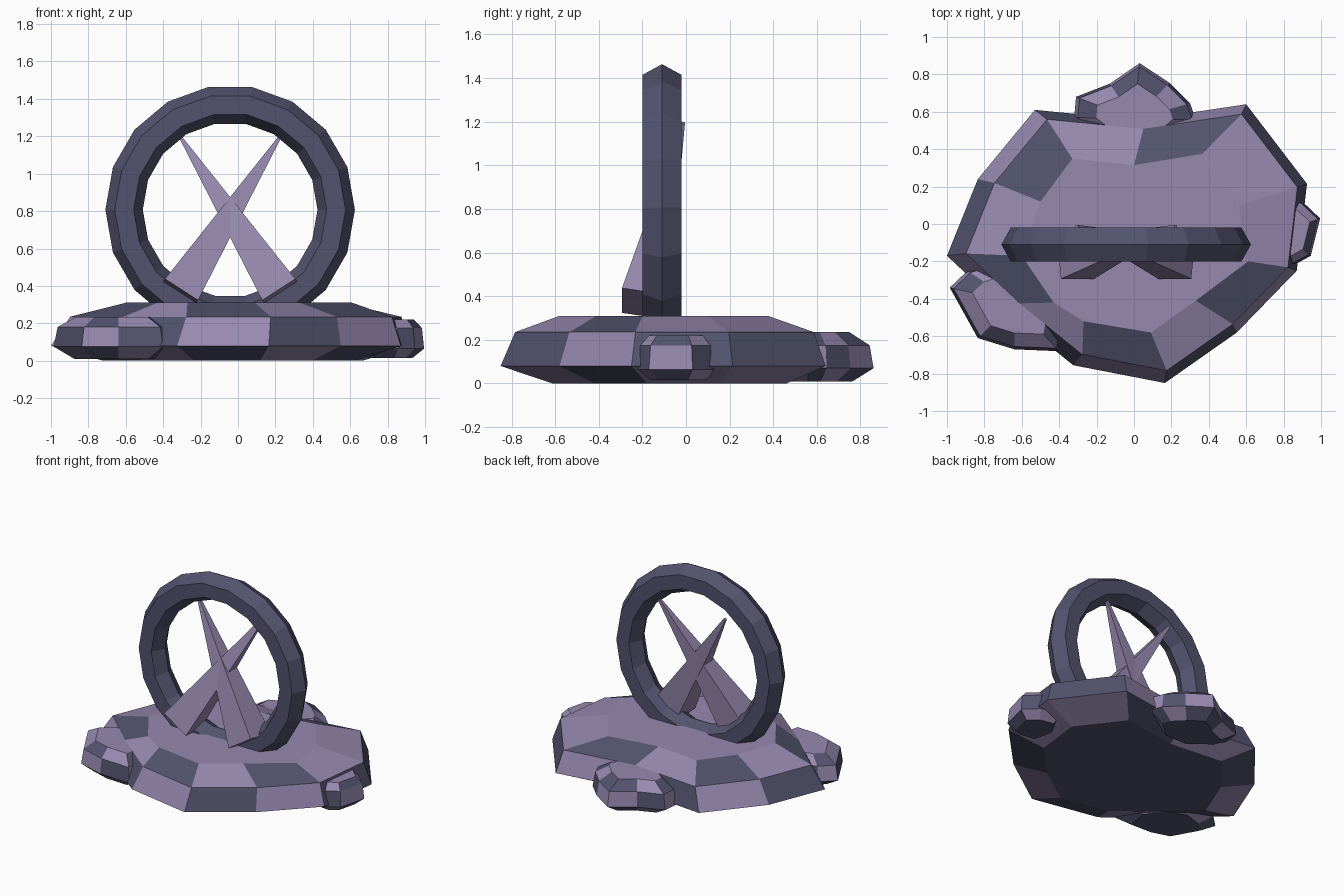
import bpy
import bmesh
import math
from mathutils import Vector

if "Cube" in bpy.data.objects:
    bpy.data.objects.remove(bpy.data.objects["Cube"])


def material(name, rgb):
    m = bpy.data.materials.new(name)
    m.diffuse_color = (*rgb, 1)
    m.use_nodes = True
    m.node_tree.nodes["Principled BSDF"].inputs["Base Color"].default_value = m.diffuse_color
    return m


LILAC = material("lilac_stone", (0.31, 0.25, 0.43))
SLATE = material("slate_stone", (0.085, 0.085, 0.155))


def finish(bm, name, mats):
    bmesh.ops.recalc_face_normals(bm, faces=bm.faces[:])
    mesh = bpy.data.meshes.new(name)
    bm.to_mesh(mesh)
    bm.free()
    for m in mats:
        mesh.materials.append(m)
    ob = bpy.data.objects.new(name, mesh)
    bpy.context.collection.objects.link(ob)
    return ob


def scaled(outline, centre, k):
    return [(centre[0] + (x - centre[0]) * k, centre[1] + (y - centre[1]) * k)
            for x, y in outline]


def faceted_stone(name, rings, heights, shift=0):
    """Stack of outlines, side faces coloured as a checkerboard."""
    bm = bmesh.new()
    rows = [[bm.verts.new((x, y, z)) for x, y in ring]
            for ring, z in zip(rings, heights)]
    n = len(rows[0])
    for r in range(len(rows) - 1):
        for i in range(n):
            j = (i + 1) % n
            f = bm.faces.new((rows[r][i], rows[r][j], rows[r + 1][j], rows[r + 1][i]))
            f.material_index = (i + r + shift) % 2
    bm.faces.new(rows[0][::-1]).material_index = 1
    bm.faces.new(rows[-1])
    return finish(bm, name, [LILAC, SLATE])


# Main slab: irregular eleven-sided stone
rim = [(.925, .215), (.60, .64), (.03, .555), (-.53, .61), (-.835, .24), (-1, -.17),
       (-.69, -.46), (-.325, -.755), (.165, -.85), (.55, -.58), (.87, -.25)]
top = [(.56, .10), (.365, .375), (0, .315), (-.33, .35), (-.50, .12), (-.60, -.17),
       (-.43, -.42), (-.27, -.52), (.09, -.58), (.33, -.41), (.61, -.20)]
faceted_stone("base_slab",
              [scaled(rim, (0, 0), .72), rim, scaled(rim, (.28, -.02), .92), top],
              [0, .08, .235, .31])


# Small stones around the slab
def side_stone(name, outline, centre, heights, k_top, shift):
    faceted_stone(name, [scaled(outline, centre, .68), outline,
                         scaled(outline, centre, .94), scaled(outline, centre, k_top)],
                  heights, shift)


side_stone("left_stone",
           [(-.985, -.34), (-.835, -.61), (-.64, -.67), (-.40, -.68),
            (-.36, -.45), (-.5, -.27), (-.7, -.19), (-.89, -.25)],
           (-.64, -.42), [.01, .075, .18, .235], .65, 0)
side_stone("back_stone",
           [(.03, .86), (-.13, .75), (-.31, .68), (-.32, .57),
            (-.1, .4), (.15, .4), (.33, .56), (.30, .645), (.19, .755)],
           (0, .56), [.01, .07, .175, .235], .63, 1)
side_stone("right_stone",
           [(.90, .12), (.75, .15), (.65, 0), (.70, -.20),
            (.855, -.22), (.945, -.17), (.995, .03)],
           (.80, -.04), [.015, .065, .175, .22], .72, 0)

# Standing ring with a six-sided section
cx, cy, cz, sides = -.042, -.11, .807, 18
section = [(.667, 0), (.617, .09), (.516, .09), (.467, 0), (.516, -.09), (.617, -.09)]
bm = bmesh.new()
loops = []
for s in range(sides):
    a = math.tau * s / sides
    loops.append([bm.verts.new((cx + r * math.cos(a), cy + d, cz + r * math.sin(a)))
                  for r, d in section])
for s in range(sides):
    p, q = loops[s], loops[(s + 1) % sides]
    for i in range(6):
        j = (i + 1) % 6
        bm.faces.new((p[i], p[j], q[j], q[i]))
finish(bm, "standing_ring", [SLATE])


# Two crossed spikes, mirrored about the ring centre
for side, name in ((1, "right_spike"), (-1, "left_spike")):
    foot, tip = Vector((.27, -.19, .365)), Vector((-.265, -.013, 1.195))
    axis = (tip - foot).normalized()
    u = Vector((axis.z, 0, -axis.x)).normalized()
    v = axis.cross(u)
    bm = bmesh.new()
    ends = []
    for c, h in ((foot, .105), (tip, .008)):
        corners = [c + u * h * a + v * h * b
                   for a, b in ((-1, -1), (1, -1), (1, 1), (-1, 1))]
        ends.append([bm.verts.new((cx + side * p.x, p.y, p.z)) for p in corners])
    for i in range(4):
        j = (i + 1) % 4
        bm.faces.new((ends[0][i], ends[0][j], ends[1][j], ends[1][i]))
    bm.faces.new(ends[0])
    bm.faces.new(ends[1])
    finish(bm, name, [LILAC])
